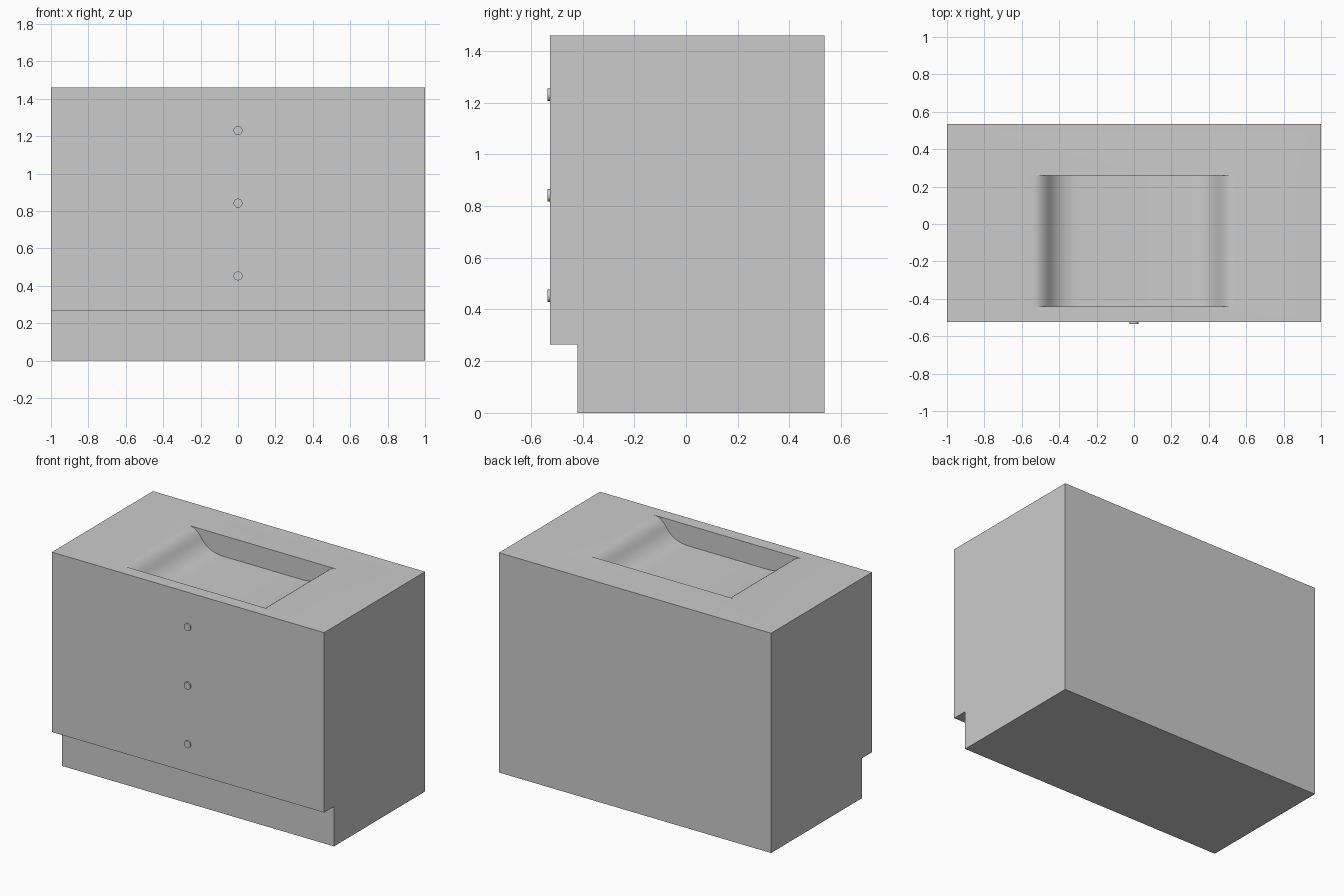
import bpy, bmesh, math
from mathutils import Vector

if "Cube" in bpy.data.objects:
    bpy.data.objects.remove(bpy.data.objects["Cube"])

TOP = 1.46


def prism(name, pts, axis, a, b):
    """Extrude a 2D outline along x (points are y,z) or y (points are x,z)."""
    def place(p, t):
        return (t, p[0], p[1]) if axis == 'x' else (p[0], t, p[1])
    bm = bmesh.new()
    face = bm.faces.new([bm.verts.new(place(p, a)) for p in pts])
    ext = bmesh.ops.extrude_face_region(bm, geom=[face])
    moved = [v for v in ext['geom'] if isinstance(v, bmesh.types.BMVert)]
    offset = Vector(place((0, 0), b - a))
    bmesh.ops.translate(bm, verts=moved, vec=offset)
    bmesh.ops.recalc_face_normals(bm, faces=bm.faces)
    mesh = bpy.data.meshes.new(name)
    bm.to_mesh(mesh)
    bm.free()
    obj = bpy.data.objects.new(name, mesh)
    bpy.context.collection.objects.link(obj)
    return obj


def smooth(obj):
    bpy.ops.object.select_all(action='DESELECT')
    obj.select_set(True)
    bpy.context.view_layer.objects.active = obj
    bpy.ops.object.shade_smooth_by_angle(angle=math.radians(30))


def arc(p0, p1, p2, n=8):
    """Quadratic curve points, start included."""
    out = []
    for i in range(n):
        t = i / n
        out.append(tuple((1 - t) ** 2 * a + 2 * t * (1 - t) * b + t * t * c
                         for a, b, c in zip(p0, p1, p2)))
    return out


# Cabinet body with recessed toe kick
cabinet = prism("cabinet_body",
                [(-0.42, 0), (0.535, 0), (0.535, TOP), (-0.525, TOP),
                 (-0.525, 0.265), (-0.42, 0.265)], 'x', -1, 1)

# Scooped basin in the top: S-curved ends, vertical long sides
D = 0.138
left = (arc((-0.54, 0), (-0.49, 0), (-0.45, -0.06))
        + arc((-0.45, -0.06), (-0.398, -D), (-0.29, -D)) + [(-0.29, -D)])
outline = left + [(-x, z) for x, z in reversed(left)]
outline = [(x, z + TOP) for x, z in outline] + [(0.54, TOP + 0.1), (-0.54, TOP + 0.1)]
cutter = prism("basin_cutter", outline, 'y', -0.44, 0.26)

cut = cabinet.modifiers.new("basin", 'BOOLEAN')
cut.operation = 'DIFFERENCE'
cut.solver = 'EXACT'
cut.object = cutter
bpy.context.view_layer.objects.active = cabinet
bpy.ops.object.modifier_apply(modifier=cut.name)
bpy.data.objects.remove(cutter)
smooth(cabinet)

# Round knobs down the front
for i in range(3):
    bpy.ops.mesh.primitive_cylinder_add(vertices=32, radius=0.024, depth=0.02,
                                        location=(0, -0.525, 0.453 + 0.389 * i),
                                        rotation=(math.pi / 2, 0, 0))
    knob = bpy.context.object
    knob.name = f"drawer_knob_{i + 1}"
    smooth(knob)
